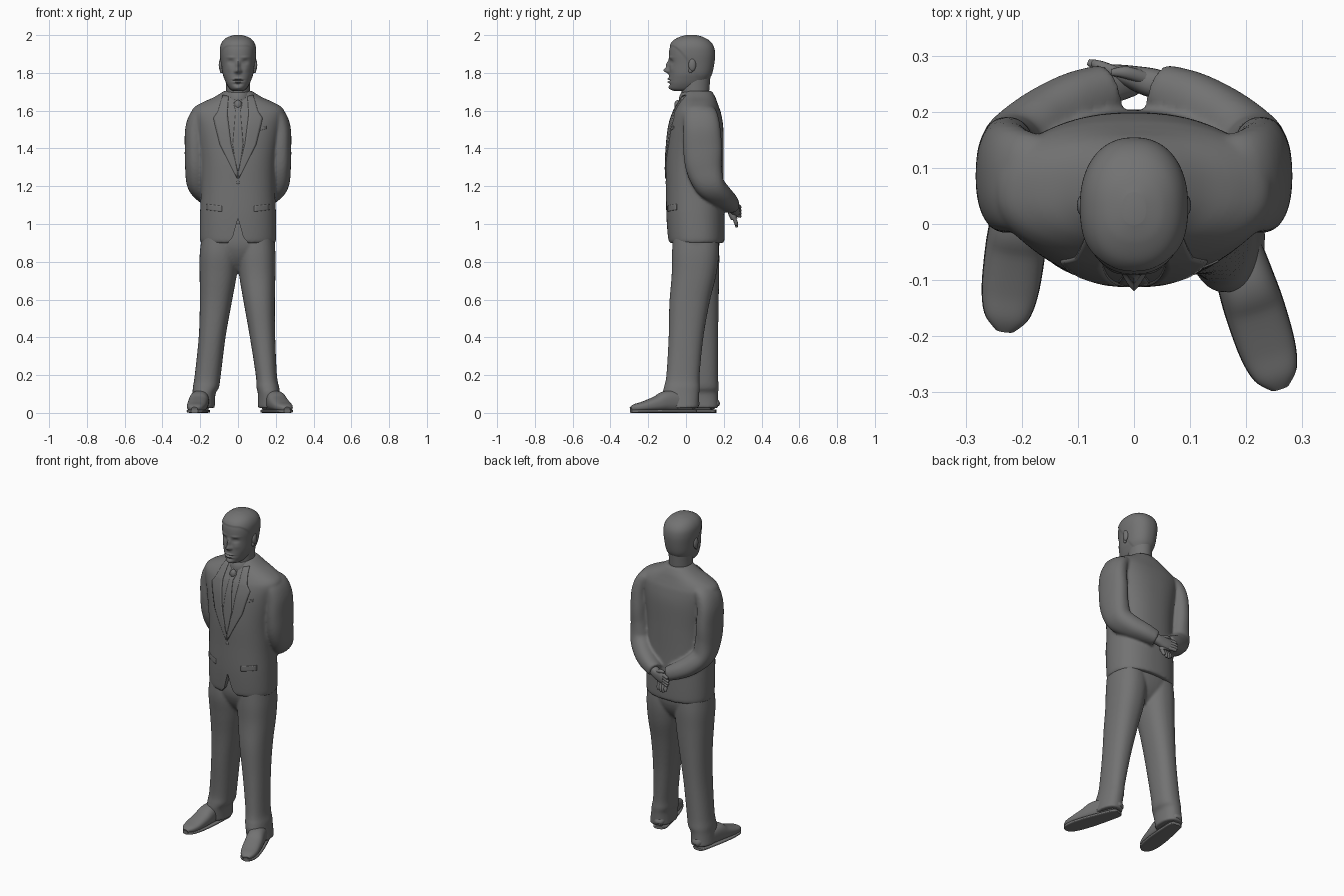
import bpy, bmesh, math
from mathutils import Vector
from mathutils.bvhtree import BVHTree

grey = bpy.data.materials.new("dark_grey")
grey.diffuse_color = (.17, .17, .17, 1)


def spline(keys, sub):
    """Catmull-Rom samples through tuples of any length."""
    k = [Vector(a) for a in keys]
    k = [k[0]] + k + [k[-1]]
    out = []
    for i in range(1, len(k) - 2):
        a, b, c, d = k[i - 1:i + 3]
        for j in range(sub):
            t = j / sub
            out.append(0.5 * (2 * b + (c - a) * t + (2 * a - 5 * b + 4 * c - d) * t ** 2
                              + (3 * b - a - 3 * c + d) * t ** 3))
    return out + [k[-1]]


def finish(name, bm):
    bmesh.ops.recalc_face_normals(bm, faces=bm.faces)
    me = bpy.data.meshes.new(name)
    bm.to_mesh(me)
    me.materials.append(grey)
    ob = bpy.data.objects.new(name, me)
    bpy.context.collection.objects.link(ob)
    return ob


def loft(name, keys, ref=None, seg=40, sub=6, p=2.3, edit=None):
    """Superellipse rings (x, y, z, ra, rb); horizontal, or square to the path if ref is given."""
    bm = bmesh.new()
    s = spline(keys, sub)
    pos = [Vector(a[:3]) for a in s]
    rings = []
    for i, a in enumerate(s):
        u, v = Vector((1, 0, 0)), Vector((0, 1, 0))
        if ref:
            t = (pos[min(i + 1, len(s) - 1)] - pos[max(i - 1, 0)]).normalized()
            u = t.cross(Vector(ref)).normalized()
            v = u.cross(t)
        ring = []
        for j in range(seg):
            w = 2 * math.pi * j / seg
            c, n = math.cos(w), math.sin(w)
            co = (pos[i] + u * a[3] * math.copysign(abs(c) ** (2 / p), c)
                  + v * a[4] * math.copysign(abs(n) ** (2 / p), n))
            ring.append(bm.verts.new(edit(co) if edit else co))
        rings.append(ring)
    for r, q in zip(rings, rings[1:]):
        for j in range(seg):
            bm.faces.new((r[j], r[(j + 1) % seg], q[(j + 1) % seg], q[j]))
    bm.faces.new(rings[0])
    bm.faces.new(rings[-1])
    return finish(name, bm)


def fuse(parts, smooth):
    """Join overlapping parts into one blended skin."""
    bpy.ops.object.select_all(action='DESELECT')
    for o in parts:
        o.select_set(True)
    bpy.context.view_layer.objects.active = parts[0]
    bpy.ops.object.join()
    m = parts[0].modifiers.new("fuse", 'REMESH')
    m.mode, m.voxel_size, m.use_smooth_shade = 'VOXEL', .0075, True
    m = parts[0].modifiers.new("relax", 'SMOOTH')
    m.factor, m.iterations = .5, smooth


def blob(name, loc, scale):
    bm = bmesh.new()
    bmesh.ops.create_uvsphere(bm, u_segments=20, v_segments=12, radius=1)
    for v in bm.verts:
        v.co = Vector(loc) + Vector(a * b for a, b in zip(v.co, scale))
    return finish(name, bm)


# jacket body
jacket = loft("jacket", [(0, y, z, rx, ry) for z, y, rx, ry in [
    (.90, .055, .197, .145), (.93, .054, .202, .15), (1.05, .05, .201, .154), (1.2, .047, .196, .153),
    (1.35, .046, .2, .153), (1.5, .052, .225, .146), (1.58, .057, .245, .13), (1.615, .06, .235, .116),
    (1.643, .063, .19, .103), (1.67, .066, .13, .09), (1.695, .066, .088, .076), (1.705, .066, .072, .068)]],
    seg=64, sub=8)
tree_bm = bmesh.new()
tree_bm.from_mesh(jacket.data)
tree = BVHTree.FromBMesh(tree_bm)


def strip(name, left, right, thick=.01, n=6):
    """Cloth strip between two (x, z) polylines, laid on the jacket front."""
    bm = bmesh.new()
    rows = []
    for i in range(len(left) - 1):
        for j in range(n + (i == len(left) - 2)):
            t = j / n
            a = Vector(left[i]).lerp(Vector(left[i + 1]), t)
            b = Vector(right[i]).lerp(Vector(right[i + 1]), t)
            row = []
            for k in range(n + 1):
                q = a.lerp(b, k / n)
                hit = tree.ray_cast(Vector((q.x, -1, q.y)), Vector((0, 1, 0)))[0]
                row.append(bm.verts.new((q.x, hit.y if hit else -.03, q.y)))
            rows.append(row)
    for r, q in zip(rows, rows[1:]):
        for k in range(n):
            bm.faces.new((r[k], r[k + 1], q[k + 1], q[k]))
    m = finish(name, bm).modifiers.new("thickness", 'SOLIDIFY')
    m.thickness, m.offset = thick, 0


# sleeves, blended into the jacket
sleeves = [loft("sleeve", [(s * a[0],) + a[1:] for a in [
    (.13, .07, 1.6, .035, .08), (.195, .075, 1.58, .048, .09), (.224, .083, 1.51, .054, .098),
    (.226, .088, 1.4, .056, .103), (.222, .095, 1.3, .058, .096), (.208, .125, 1.21, .061, .08),
    (.16, .178, 1.155, .057, .064), (.10, .218, 1.12, .05, .055), (.042, .243, 1.095, .041, .044)]],
    ref=(0, 1, 0)) for s in (1, -1)]
fuse([jacket] + sleeves, 5)

# cutaway at the front hem
bm = bmesh.new()
front = [bm.verts.new((x, -.2, z)) for x, z in
         [(-.065, .88), (-.05, .905), (-.028, .93), (0, 1.03), (.028, .93), (.05, .905), (.065, .88)]]
ext = bmesh.ops.extrude_face_region(bm, geom=[bm.faces.new(front)])
for v in [g for g in ext["geom"] if isinstance(g, bmesh.types.BMVert)]:
    v.co.y = -.06
cutter = finish("hem_cutter", bm)
cutter.hide_render = True
cutter.hide_viewport = True
cut = jacket.modifiers.new("hem", 'BOOLEAN')
cut.object, cut.operation = cutter, 'DIFFERENCE'

# lapels, flap pockets, tie, button
for s, side in ((1, "left"), (-1, "right")):
    strip(side + "_lapel",
          [(s * x, z) for x, z in [(.05, 1.675), (.056, 1.59), (.054, 1.565), (.036, 1.42), (0, 1.27)]],
          [(s * x, z) for x, z in [(.08, 1.68), (.105, 1.595), (.13, 1.56), (.095, 1.42), (.004, 1.24)]])
    strip(side + "_pocket", [(s * .085, 1.095), (s * .085, 1.065)], [(s * .165, 1.105), (s * .165, 1.075)], .006)
strip("breast_pocket", [(.085, 1.5), (.085, 1.486)], [(.15, 1.518), (.15, 1.504)], .006)
strip("tie", [(-.016, 1.665), (-.022, 1.63), (-.012, 1.6), (-.028, 1.42), (-.004, 1.28)],
      [(.016, 1.665), (.022, 1.63), (.012, 1.6), (.028, 1.42), (.004, 1.28)], .008)
blob("tie_knot", (0, -.044, 1.63), (.02, .018, .026))
blob("button", (0, -.105, 1.22), (.009, .004, .009))

# hands clasped behind the back
loft("left_palm", [(.06, .245, 1.1, .024, .03), (.03, .252, 1.085, .026, .03),
                   (-.01, .263, 1.075, .02, .036), (-.04, .27, 1.07, .015, .032)], ref=(0, 0, 1), seg=20)
loft("right_palm", [(-.06, .24, 1.1, .024, .03), (-.035, .245, 1.08, .026, .028),
                    (-.018, .248, 1.05, .036, .022), (-.016, .256, 1.025, .034, .017)], ref=(0, 1, 0), seg=20)
for i in range(4):
    d = (i - 1.5) * .016
    loft("left_finger", [(-.03, .27, 1.072 + d, .01, .01), (-.06, .281, 1.068 + d, .01, .01),
                         (-.085 + abs(d) * .5, .288, 1.062 + d, .006, .006)], ref=(0, 0, 1), seg=12)
    loft("right_finger", [(-.016 + d, .255, 1.03, .01, .01), (-.02 + d, .265, 1.005, .01, .01),
                          (-.024 + d, .268, .978 + abs(d) * .6, .006, .006)], ref=(0, 1, 0), seg=12)
loft("left_thumb", [(.02, .26, 1.1, .012, .012), (-.015, .27, 1.112, .011, .011),
                    (-.04, .27, 1.112, .006, .006)], ref=(0, 0, 1), seg=12)

# trousers: seat and two legs, one leg forward
seat = loft("trousers", [(0, .05, 1.0, .18, .12), (0, .052, .9, .196, .125), (0, .054, .84, .17, .112),
                         (0, .055, .79, .11, .085), (0, .055, .75, .05, .05)], seg=48)
leg_l = loft("leg", [
    (.1, .05, .98, .085, .115), (.098, .05, .85, .1, .124), (.102, .042, .73, .096, .118),
    (.113, .018, .58, .082, .106), (.13, 0, .4, .067, .092), (.15, -.016, .2, .056, .088),
    (.158, -.022, .135, .06, .095), (.164, -.026, .1, .059, .096), (.17, -.022, .025, .065, .089)])
leg_r = loft("leg", [
    (-.1, .05, .98, .085, .115), (-.1, .052, .85, .102, .124), (-.105, .06, .73, .098, .115),
    (-.118, .07, .58, .084, .103), (-.137, .076, .4, .071, .094), (-.16, .084, .2, .069, .086),
    (-.17, .083, .135, .069, .09), (-.18, .08, .1, .061, .09), (-.186, .086, .025, .063, .086)])
fuse([seat, leg_l, leg_r], 4)

# shoes: (position along foot, half width, height)
last = [(0, .022, .05), (.05, .038, .085), (.25, .046, .11), (.45, .051, .115), (.6, .053, .088),
        (.8, .05, .06), (.93, .039, .046), (1, .017, .03)]
for side, heel, toe in (("left", (.15, .05), (.26, -.291)), ("right", (-.185, .158), (-.23, -.189))):
    h, t = Vector(heel), Vector(toe)
    pts = [(h.lerp(t, a), w, z) for a, w, z in last]
    loft(side + "_shoe", [(q.x, q.y, z / 2 + .004, w, z / 2 - .003) for q, w, z in pts], ref=(0, 0, 1), p=2.5)
    loft(side + "_sole", [(q.x, q.y, .009, w + .001, .009) for q, w, z in pts], ref=(0, 0, 1), p=4)

# face relief: (x, z, spread x, spread z, push forward), mirrored
relief = [(0, 1.812, .013, .014, .014), (0, 1.842, .010, .022, .009), (.014, 1.808, .007, .008, .007),
          (.038, 1.858, .016, .011, -.010), (.038, 1.857, .011, .005, .004), (.038, 1.882, .022, .006, .004),
          (.045, 1.82, .016, .016, .003), (0, 1.768, .022, .005, .004), (0, 1.76, .026, .003, -.004),
          (0, 1.752, .018, .005, .004), (0, 1.74, .022, .006, -.003), (0, 1.72, .02, .01, .003)]


def sculpt(co):
    c = co.copy()
    if co.y < 0:
        for x, z, sx, sz, amp in relief:
            for m in (1, -1):
                c.y -= amp * math.exp(-((co.x - m * x) / sx) ** 2 - ((co.z - z) / sz) ** 2)
    # slightly raised hair with a hairline falling towards the back
    k = min(max((co.y + .07) / .15, 0), 1)
    line = 1.938 - .2 * k ** 1.5
    g = min(max((co.z - line) / .012, 0), 1)
    return c + Vector((co.x, co.y - .03, 0)) * (.035 * g)


# head, ears, neck, collar
profile = [(1.703, -.06, .03, .025), (1.715, -.083, .07, .043), (1.74, -.09, .1, .06), (1.77, -.09, .122, .073),
           (1.8, -.089, .136, .082), (1.85, -.088, .146, .088), (1.9, -.09, .15, .093), (1.94, -.084, .143, .091),
           (1.97, -.066, .122, .077), (1.99, -.033, .088, .052), (2.0, .0, .055, .02)]
loft("head", [(0, (f + b) / 2, z, w, (b - f) / 2) for z, f, b, w in profile],
     seg=112, sub=10, p=2.25, edit=sculpt)
for s, side in ((1, "left"), (-1, "right")):
    blob(side + "_ear", (s * .09, .033, 1.842), (.012, .02, .034))
    blob(side + "_earlobe", (s * .087, .024, 1.812), (.009, .011, .014))
loft("neck", [(0, .055, 1.6, .07, .07), (0, .05, 1.68, .064, .072), (0, .05, 1.73, .064, .075),
              (0, .055, 1.79, .066, .075)], p=2)
loft("shirt_collar", [(0, .045, 1.63, .075, .085), (0, .047, 1.67, .072, .083), (0, .05, 1.692, .068, .077),
                      (0, .052, 1.7, .064, .072)], p=2)

# smooth shading
for ob in bpy.data.objects:
    if ob.type == 'MESH' and ob != cutter:
        ob.select_set(True)
        bpy.context.view_layer.objects.active = ob
bpy.ops.object.shade_smooth_by_angle(angle=math.radians(40))
